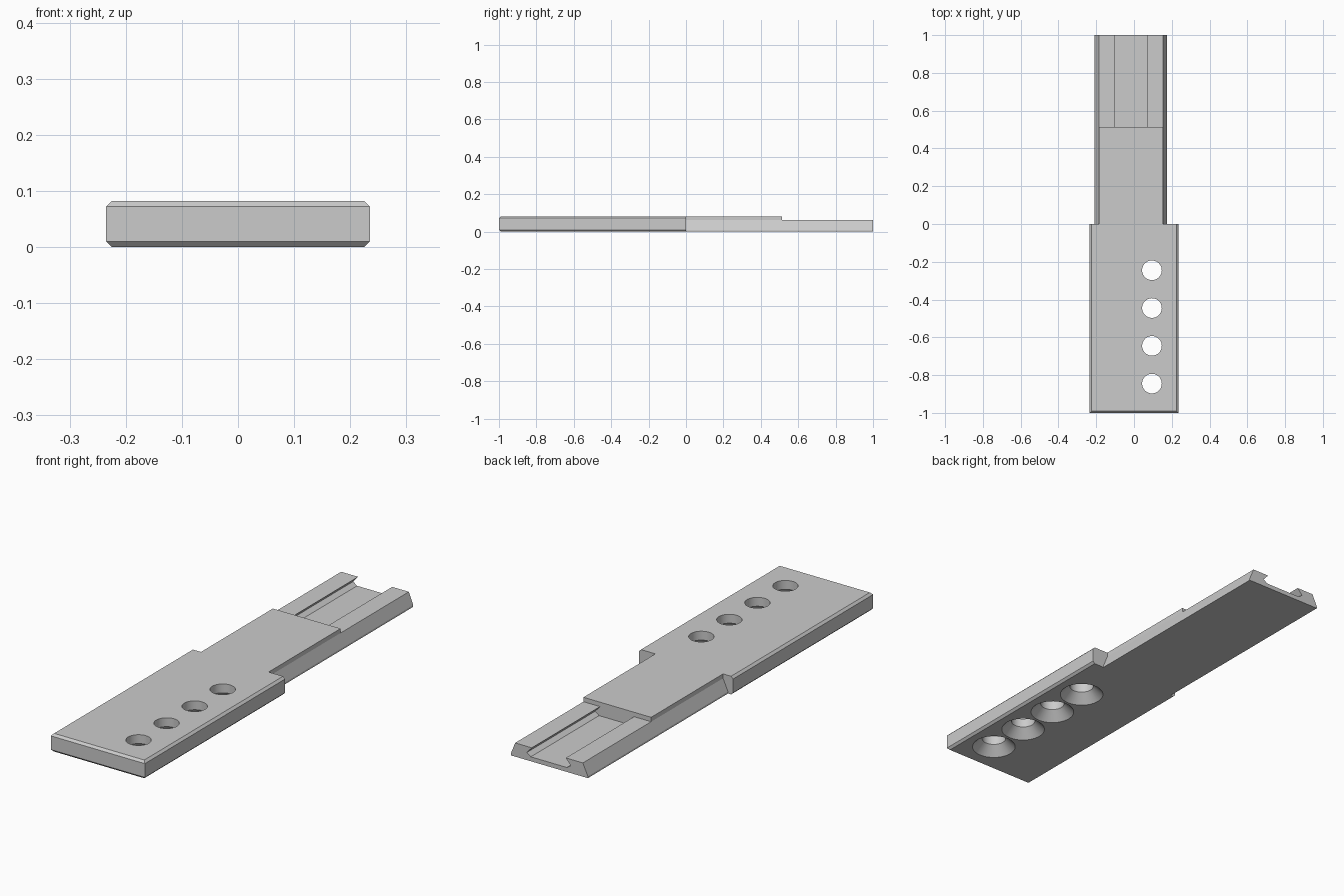
import bpy, bmesh, math
from mathutils import Matrix

if "Cube" in bpy.data.objects:
    bpy.data.objects.remove(bpy.data.objects["Cube"], do_unlink=True)

H = 0.082        # plate thickness
RAIL_H = 0.062   # rail top
STEP_Y = 0.513   # where the raised tongue ends

grey = bpy.data.materials.new("plain grey")
grey.use_nodes = True
colour = (0.6, 0.6, 0.6, 1)
grey.diffuse_color = colour
grey.node_tree.nodes["Principled BSDF"].inputs["Base Color"].default_value = colour


def make_object(name, bm):
    bmesh.ops.recalc_face_normals(bm, faces=bm.faces)
    mesh = bpy.data.meshes.new(name)
    bm.to_mesh(mesh)
    bm.free()
    mesh.materials.append(grey)
    obj = bpy.data.objects.new(name, mesh)
    bpy.context.collection.objects.link(obj)
    return obj


def activate(obj):
    bpy.ops.object.select_all(action="DESELECT")
    obj.select_set(True)
    bpy.context.view_layer.objects.active = obj


def extrude_profile(name, points, y0, y1):
    """Extrude an (x, z) outline along y."""
    bm = bmesh.new()
    face = bm.faces.new([bm.verts.new((x, y0, z)) for x, z in points])
    moved = bmesh.ops.extrude_face_region(bm, geom=[face], use_keep_orig=True)
    for v in moved["geom"]:
        if isinstance(v, bmesh.types.BMVert):
            v.co.y = y1
    return make_object(name, bm)


# Wide plate, chamfered everywhere but at its back end
bm = bmesh.new()
bmesh.ops.create_cube(bm, size=1)
for v in bm.verts:
    v.co = (v.co.x * 0.47, v.co.y - 0.5, (v.co.z + 0.5) * H)
rims = [e for e in bm.edges
        if abs(e.verts[0].co.z - e.verts[1].co.z) < 0.001
        and min(v.co.y for v in e.verts) < -0.5]
bmesh.ops.bevel(bm, geom=rims, offset=0.01, segments=1, affect="EDGES")
plate = make_object("wide_plate", bm)

# Countersunk screw holes, opening downwards
bm = bmesh.new()
for i in range(4):
    spot = (0.095, -0.245 - 0.2 * i)
    rings = []
    for r, z in ((0.104, -0.01), (0.052, 0.042), (0.052, H + 0.02)):
        place = Matrix.Translation((*spot, z))
        ring = bmesh.ops.create_circle(bm, segments=40, radius=r, matrix=place)
        rings.append(ring["verts"])
    for low, high in zip(rings, rings[1:]):
        for k in range(40):
            n = (k + 1) % 40
            bm.faces.new((low[k], low[n], high[n], high[k]))
    bm.faces.new(rings[0][::-1])
    bm.faces.new(rings[-1])
cutter = make_object("hole_cutter", bm)
cutter.hide_render = True

activate(plate)
cut = plate.modifiers.new("screw_holes", "BOOLEAN")
cut.operation = "DIFFERENCE"
cut.solver = "EXACT"
cut.object = cutter
bpy.ops.object.modifier_apply(modifier=cut.name)
bpy.data.objects.remove(cutter, do_unlink=True)
activate(plate)
bpy.ops.object.shade_smooth_by_angle(angle=math.radians(30))

# Rail sides: upright foot, then leaning inwards
left_side = [(0.175, 0), (0.175, 0.008), (0.153, RAIL_H)]
right_side = [(-0.185, RAIL_H), (-0.21, 0.008), (-0.21, 0)]

# Solid half of the rail, with the raised tongue level with the plate
extrude_profile("raised_rail", left_side + [(0.153, H), (-0.185, H)] + right_side,
                0, STEP_Y)

# Open half of the rail, with an undercut channel
channel = [(0.07, RAIL_H), (0.095, 0.034), (0.075, 0.02),
           (-0.105, 0.02), (-0.125, 0.034), (-0.10, RAIL_H)]
extrude_profile("channel_rail", left_side + channel + right_side, STEP_Y, 1)
